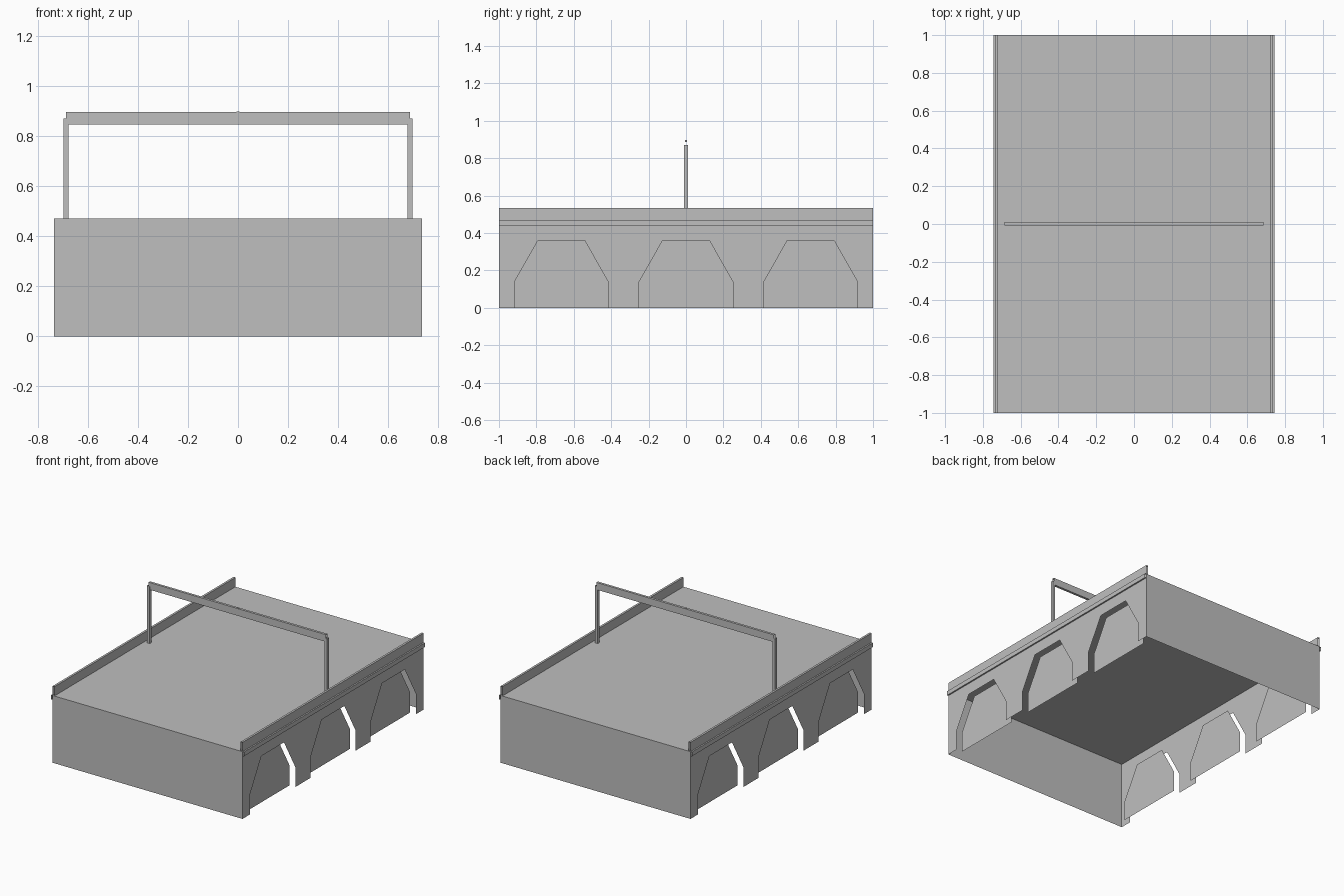
import bpy

if "Cube" in bpy.data.objects:
    bpy.data.objects.remove(bpy.data.objects["Cube"], do_unlink=True)

# Single concrete colour
grey = (0.52, 0.52, 0.52, 1.0)
concrete = bpy.data.materials.new("concrete_grey")
concrete.use_nodes = True
concrete.diffuse_color = grey
concrete.node_tree.nodes["Principled BSDF"].inputs["Base Color"].default_value = grey

HALF_W, HALF_L, DECK_Z = 0.735, 1.0, 0.47
RECESS = 0.045


def make(name, verts, faces, mirror=""):
    """Mesh object, optionally mirrored across the model's centre planes."""
    mesh = bpy.data.meshes.new(name)
    mesh.from_pydata(verts, [], faces)
    mesh.materials.append(concrete)
    obj = bpy.data.objects.new(name, mesh)
    bpy.context.collection.objects.link(obj)
    if mirror:
        mod = obj.modifiers.new("mirror", "MIRROR")
        mod.use_axis = ("x" in mirror, "y" in mirror, False)
        mod.use_mirror_merge = False
    return obj


def sheet(name, profile, place, start, end, closed=False, mirror=""):
    """Sweep an open-ended profile from start to end; place maps (a, b, t) to xyz."""
    n = len(profile)
    verts = [place(a, b, t) for t in (start, end) for a, b in profile]
    faces = [(i, (i + 1) % n, (i + 1) % n + n, i + n)
             for i in range(n if closed else n - 1)]
    return make(name, verts, faces, mirror)


def rect(a0, a1, b0, b1):
    return [(a0, b0), (a1, b0), (a1, b1), (a0, b1)]


def arch(centre):
    half = [(0.25, 0.0), (0.25, 0.14), (0.125, 0.36)]
    return ([(centre - y, z) for y, z in half]
            + [(centre + y, z) for y, z in reversed(half)])


# Road deck and end walls
make("deck", [(x, y, DECK_Z) for x, y in rect(-HALF_W, HALF_W, -HALF_L, HALF_L)],
     [range(4)])
make("end_wall", [(x, -HALF_L, z) for x, z in rect(-HALF_W, HALF_W, 0, DECK_Z)],
     [range(4)], mirror="y")

# Side walls with three arched openings, each backed by a recessed panel
arches = [arch(c) for c in (-2 / 3, 0, 2 / 3)]
outline = [(-HALF_L, 0)] + sum(arches, []) + [(HALF_L, 0), (HALF_L, DECK_Z), (-HALF_L, DECK_Z)]
make("side_wall", [(HALF_W, y, z) for y, z in outline], [range(len(outline))], mirror="x")
for label, points in zip(("front", "middle", "back"), arches):
    make(label + "_arch_panel", [(HALF_W - RECESS, y, z) for y, z in reversed(points)],
         [range(len(points))], mirror="x")

# Parapet with a projecting ledge below it, open at the ends
sheet("parapet",
      [(0.72, DECK_Z), (0.72, 0.535), (HALF_W, 0.535), (HALF_W, DECK_Z),
       (0.745, DECK_Z), (0.745, 0.44), (HALF_W, 0.44)],
      lambda a, b, t: (a, t, b), -HALF_L, HALF_L, mirror="x")

# Overhead gantry: two posts, a crossbar and a small central stud
sheet("gantry_post", rect(0.676, 0.696, -0.01, 0.01),
      lambda a, b, t: (a, b, t), DECK_Z, 0.87, closed=True, mirror="x")
sheet("gantry_crossbar", rect(-0.007, 0.01, 0.845, 0.895),
      lambda a, b, t: (t, a, b), -0.686, 0.686, closed=True)
bpy.ops.mesh.primitive_cube_add(size=0.01, location=(0, 0, 0.893))
stud = bpy.context.object
stud.name = "gantry_stud"
stud.data.materials.append(concrete)
